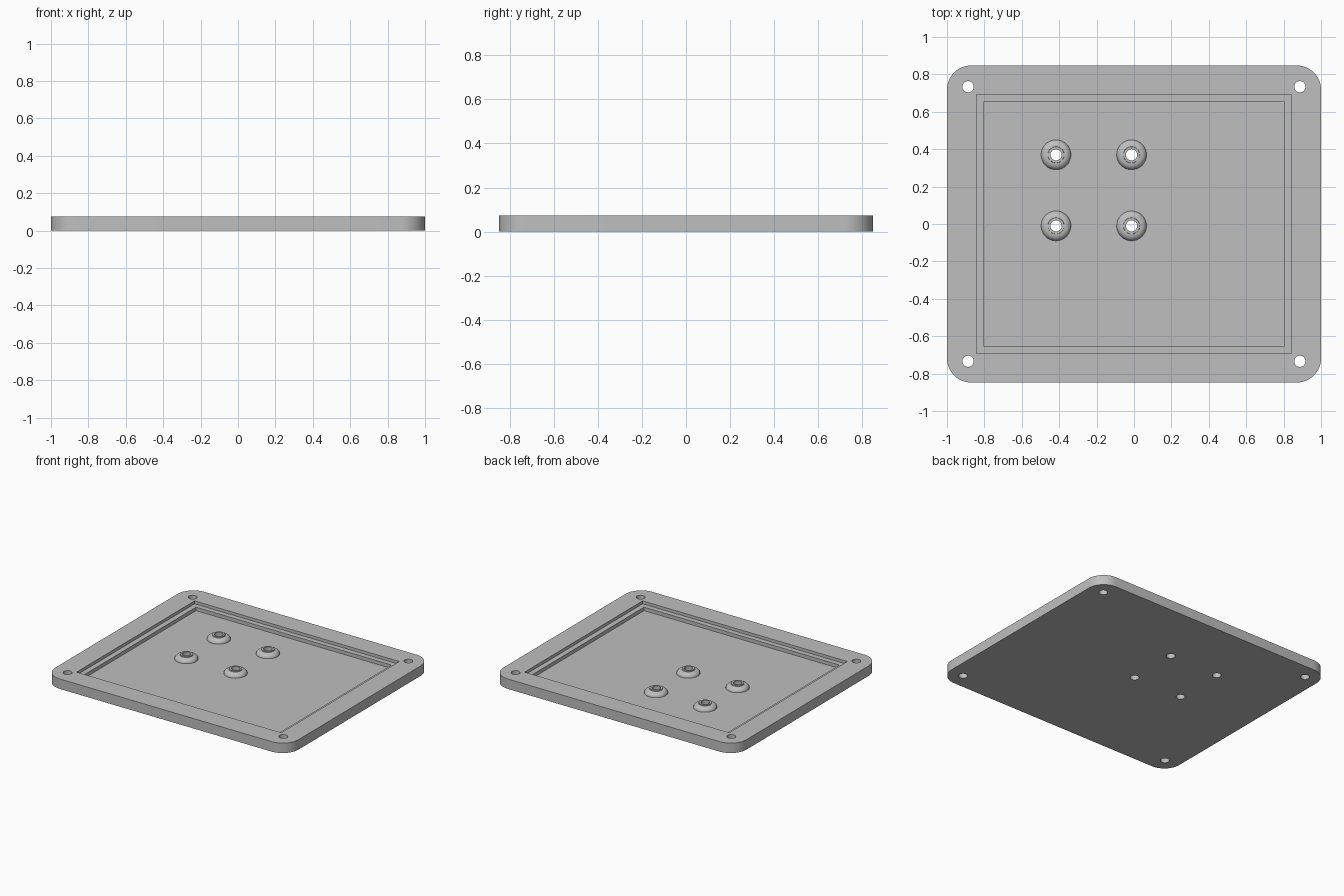
import bpy, bmesh
from math import cos, sin, pi, radians

cube = bpy.data.objects.get("Cube")
if cube:
    bpy.data.objects.remove(cube, do_unlink=True)

HX, HY, HEIGHT = 1.0, 0.848, 0.074
LEDGE_Z, FLOOR_Z = 0.052, 0.026
HOLE_R = 0.03

grey = bpy.data.materials.new("plain grey")
grey.use_nodes = True
grey.diffuse_color = (0.52, 0.52, 0.52, 1)
grey.node_tree.nodes["Principled BSDF"].inputs["Base Color"].default_value = (0.52, 0.52, 0.52, 1)


def finish(name, bm):
    bmesh.ops.recalc_face_normals(bm, faces=bm.faces)
    mesh = bpy.data.meshes.new(name)
    bm.to_mesh(mesh)
    bm.free()
    mesh.materials.append(grey)
    obj = bpy.data.objects.new(name, mesh)
    bpy.context.collection.objects.link(obj)
    return obj


def prism(name, outline, z0, z1):
    bm = bmesh.new()
    face = bm.faces.new([bm.verts.new((x, y, z0)) for x, y in outline])
    top = bmesh.ops.extrude_face_region(bm, geom=[face])["geom"]
    verts = [v for v in top if isinstance(v, bmesh.types.BMVert)]
    bmesh.ops.translate(bm, verts=verts, vec=(0, 0, z1 - z0))
    return finish(name, bm)


def circle(cx, cy, r, n=32):
    return [(cx + r * cos(2 * pi * i / n), cy + r * sin(2 * pi * i / n)) for i in range(n)]


def rounded_rect(hx, hy, r, steps=12):
    pts = []
    for q, (sx, sy) in enumerate([(1, 1), (-1, 1), (-1, -1), (1, -1)]):
        for i in range(steps + 1):
            a = pi / 2 * (q + i / steps)
            pts.append((sx * (hx - r) + r * cos(a), sy * (hy - r) + r * sin(a)))
    return pts


def rect(hx, hy):
    return [(hx, hy), (-hx, hy), (-hx, -hy), (hx, -hy)]


def lathe(name, profile, cx, cy, n=32):
    bm = bmesh.new()
    rings = [[bm.verts.new((x, y, z)) for x, y in circle(cx, cy, r, n)] for r, z in profile]
    for a, b in zip(rings, rings[1:] + rings[:1]):
        for i in range(n):
            j = (i + 1) % n
            bm.faces.new((a[i], a[j], b[j], b[i]))
    return finish(name, bm)


def smooth(obj):
    bpy.ops.object.select_all(action="DESELECT")
    obj.select_set(True)
    bpy.context.view_layer.objects.active = obj
    bpy.ops.object.shade_smooth_by_angle(angle=radians(30))


# Rounded base plate
plate = prism("base_plate", rounded_rect(HX, HY, 0.13), 0, HEIGHT)

# Cutters: stepped pocket, corner screw holes, standoff holes
standoffs = [(x, y) for x in (-0.417, -0.013) for y in (0.370, -0.010)]
corners = [(sx * 0.887, sy * 0.734) for sx in (-1, 1) for sy in (-1, 1)]
cutters = [prism("ledge_cutter", rect(0.842, 0.693), LEDGE_Z, 0.2),
           prism("pocket_cutter", rect(0.803, 0.655), FLOOR_Z, 0.2)]
cutters += [prism("hole_cutter", circle(x, y, HOLE_R), -0.1, 0.2) for x, y in corners + standoffs]
for cutter in cutters:
    mod = plate.modifiers.new("cut", "BOOLEAN")
    mod.operation = "DIFFERENCE"
    mod.solver = "EXACT"
    mod.object = cutter

# Bake the cuts and discard the cutters
bpy.context.view_layer.update()
baked = bpy.data.meshes.new_from_object(plate.evaluated_get(bpy.context.evaluated_depsgraph_get()))
plate.modifiers.clear()
plate.data = baked
for cutter in cutters:
    bpy.data.objects.remove(cutter, do_unlink=True)
smooth(plate)

# Domed standoffs with a short neck and a through hole
dome = [(0.045 + 0.035 * cos(a), FLOOR_Z + 0.03 * sin(a)) for a in (pi / 2 * i / 6 for i in range(6))]
profile = [(HOLE_R, FLOOR_Z - 0.002), (0.08, FLOOR_Z - 0.002)] + dome
profile += [(0.044, FLOOR_Z + 0.03), (0.043, FLOOR_Z + 0.037), (HOLE_R, FLOOR_Z + 0.037)]
for x, y in standoffs:
    smooth(lathe("standoff", profile, x, y))
